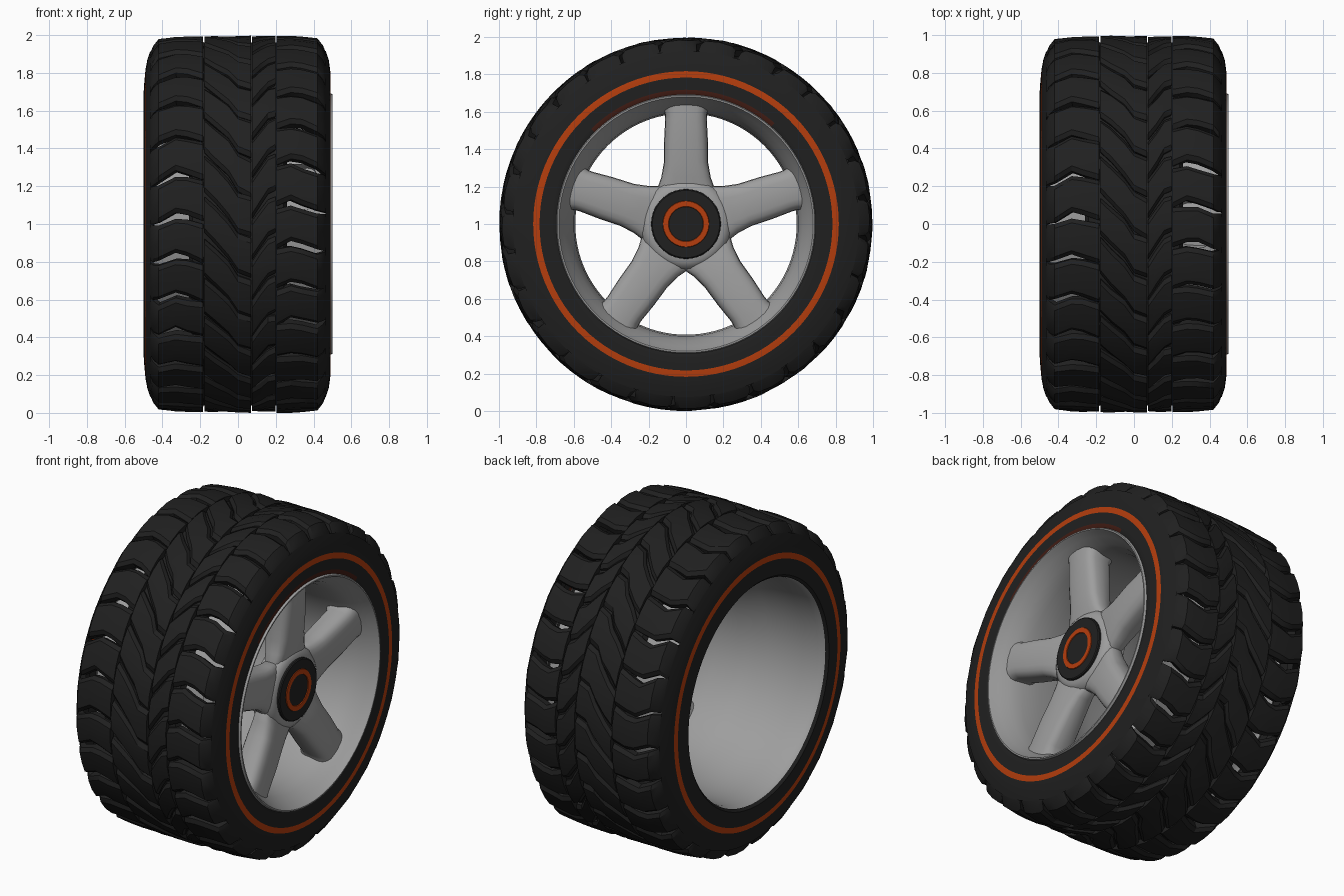
import bpy, bmesh, math, random

if "Cube" in bpy.data.objects:
    bpy.data.objects.remove(bpy.data.objects["Cube"])
random.seed(4)
TAU = 2 * math.pi


def material(name, col):
    m = bpy.data.materials.new(name)
    m.diffuse_color = (*col, 1)
    m.use_nodes = True
    m.node_tree.nodes["Principled BSDF"].inputs["Base Color"].default_value = m.diffuse_color
    return m


rubber = material("black rubber", (0.0145, 0.0145, 0.0145))
orange = material("burnt orange", (0.46, 0.047, 0.004))
metal = material("grey metal", (0.34, 0.34, 0.34))
maroon = material("dark maroon", (0.055, 0.012, 0.007))
MATS = [rubber, orange, metal, maroon]


def P(x, r, t):
    # point at radius r and angle t round the axle; t=0 is front, t=90 deg is top
    return (x, -r * math.cos(t), 1 + r * math.sin(t))


def finish(name, bm, angle=35):
    bmesh.ops.remove_doubles(bm, verts=bm.verts, dist=1e-5)
    bmesh.ops.recalc_face_normals(bm, faces=bm.faces)
    me = bpy.data.meshes.new(name)
    bm.to_mesh(me)
    bm.free()
    for m in MATS:
        me.materials.append(m)
    ob = bpy.data.objects.new(name, me)
    bpy.context.collection.objects.link(ob)
    bpy.ops.object.select_all(action='DESELECT')
    ob.select_set(True)
    bpy.context.view_layer.objects.active = ob
    bpy.ops.object.shade_smooth_by_angle(angle=math.radians(angle))
    return ob


def lathe(name, prof, mats, n=96, angle=35):
    # prof: (x, r) points; mats: one index, or one per segment
    bm = bmesh.new()
    rings = [[bm.verts.new(P(x, r, TAU * i / n)) for i in range(n)] for x, r in prof]
    for k in range(len(prof) - 1):
        a, b = rings[k], rings[k + 1]
        for i in range(n):
            j = (i + 1) % n
            f = bm.faces.new((a[i], a[j], b[j], b[i]))
            m = mats if isinstance(mats, int) else mats[k]
            if m == 3 and not 45 <= 360 * i / n < 130:  # maroon tint only near the top
                m = 0
            f.material_index = m
    return finish(name, bm, angle)


# Tyre sidewalls with the painted orange ring
lathe("right_sidewall", [(0.475, 0.675), (0.487, 0.69), (0.489, 0.718), (0.490, 0.783),
                         (0.488, 0.817), (0.480, 0.87), (0.462, 0.925)], [0, 3, 0, 1, 0, 0])
lathe("left_sidewall", [(-0.485, 0.675), (-0.5, 0.69), (-0.497, 0.74), (-0.493, 0.783),
                        (-0.490, 0.817), (-0.480, 0.87), (-0.462, 0.925)], [0, 0, 0, 1, 0, 0])
# Tyre band under the centre tread
lathe("tread_base", [(-0.26, 0.93), (-0.24, 0.962), (0.24, 0.962), (0.26, 0.93)], 0)

# Tread blocks
SHAPE = [(0, 1.0), (0.30, 1.0), (0.42, 0.988), (0.45, 0.950), (0.466, 0.91), (0.481, 0.86)]


def tread_radius(x):
    x = abs(x)
    for (x0, r0), (x1, r1) in zip(SHAPE, SHAPE[1:]):
        if x <= x1:
            return r0 + (r1 - r0) * (x - x0) / (x1 - x0)
    return SHAPE[-1][1]


def block(bm, cols, t0, depth, drop=0.0, tilt=0.0):
    # cols: (x, low angle, high angle); rounded top with walls going inward
    rows = []
    for x, lo, hi in cols:
        r = tread_radius(x) - drop
        w = hi - lo
        pts = [(x * 0.98, r - depth, lo), (x, r - 0.022, lo), (x, r - 0.004, lo + 0.12 * w),
               (x, r, lo + 0.5 * w), (x, r - tilt, hi - 0.12 * w),
               (x, r - tilt - 0.018, hi), (x * 0.98, r - depth, hi)]
        rows.append([bm.verts.new(P(px, pr, t0 + pt)) for px, pr, pt in pts])
    for a, b in zip(rows, rows[1:]):
        for i in range(6):
            bm.faces.new((a[i], a[i + 1], b[i + 1], b[i]))
    bm.faces.new(rows[0])
    bm.faces.new(rows[-1][::-1])


N = 28
p = TAU / N


def tread(name, cols, depth, jitter, shift=0.0):
    # cols: (x, chevron offset, gap)
    bm = bmesh.new()
    for k in range(N):
        cs = []
        g = random.uniform(0.5, 1.1)
        for x, off, gap in cols:
            wob = random.uniform(-0.008, 0.008)
            cs.append((x, off + g * gap / 2 + wob, off + p - g * gap / 2 + wob))
        block(bm, cs, k * p + shift, depth, random.uniform(0, jitter),
              random.uniform(0, jitter))
    finish(name, bm, 28)


tread("left_shoulder_lugs", [(-0.481, 0.0, 0.002), (-0.466, 0.0, 0.006), (-0.45, 0.0, 0.012),
                             (-0.42, 0.005, 0.03), (-0.33, 0.05, 0.04), (-0.27, 0.035, 0.026),
                             (-0.185, 0.01, 0.008)], 0.06, 0.006)
tread("right_shoulder_lugs", [(0.481, -0.02, 0.002), (0.466, -0.02, 0.006), (0.45, -0.02, 0.012),
                              (0.42, -0.015, 0.028), (0.34, 0.012, 0.034), (0.28, 0.025, 0.032),
                              (0.205, 0.0, 0.008)], 0.06, 0.006, 0.09)
tread("centre_left_blades", [(-0.178, 0.13, 0.03), (-0.12, 0.07, 0.02), (-0.05, 0.0, 0.012),
                             (0.0, -0.08, 0.01), (0.068, -0.11, 0.006)], 0.05, 0.006, 0.03)
tread("centre_right_blades", [(0.075, -0.10, 0.012), (0.12, -0.03, 0.02),
                              (0.16, 0.03, 0.025), (0.198, 0.05, 0.03)], 0.05, 0.008, 0.12)

# Rim barrel, open at the back
lathe("rim_barrel", [(-0.485, 0.70), (-0.497, 0.69), (-0.485, 0.678), (-0.44, 0.668),
                     (-0.34, 0.662), (-0.22, 0.655), (-0.12, 0.635), (-0.03, 0.605),
                     (0.05, 0.594), (0.20, 0.592), (0.32, 0.60), (0.40, 0.625), (0.45, 0.655),
                     (0.485, 0.672), (0.5, 0.680), (0.5, 0.688), (0.482, 0.695)], 2)

# Five rounded spokes
bm = bmesh.new()
M = 20
STATIONS = [  # radius, half width, back x, front x
    (0.12, 0.15, 0.26, 0.375), (0.20, 0.15, 0.26, 0.385), (0.25, 0.132, 0.25, 0.395),
    (0.33, 0.118, 0.24, 0.405), (0.45, 0.117, 0.24, 0.415), (0.56, 0.111, 0.24, 0.42),
    (0.60, 0.115, 0.22, 0.42), (0.645, 0.132, 0.20, 0.42)]
for s in range(5):
    ang = math.pi / 2 + s * TAU / 5
    rows = []
    for r, w, xb, xf in STATIONS:
        row = []
        for i in range(M):
            a = TAU * i / M
            c, d = math.cos(a), math.sin(a)
            u = math.copysign(abs(c) ** 0.6, c) * w
            x = (xb + xf) / 2 + math.copysign(abs(d) ** 0.6, d) * (xf - xb) / 2
            # the outer end follows the barrel's curve
            rr = r if r > 0.57 else math.hypot(r, u)
            row.append(bm.verts.new(P(x, rr, ang + math.atan2(u, r))))
        rows.append(row)
    for a, b in zip(rows, rows[1:]):
        for i in range(M):
            j = (i + 1) % M
            bm.faces.new((a[i], a[j], b[j], b[i]))
for f in bm.faces:
    f.material_index = 2
finish("spokes", bm, 50)

# Hub, black cap and orange cap ring
lathe("hub", [(0.255, 0.001), (0.255, 0.22), (0.27, 0.245), (0.33, 0.25), (0.375, 0.238),
              (0.397, 0.205), (0.40, 0.18)], 2, 60, 50)
lathe("hub_cap", [(0.385, 0.187), (0.41, 0.186), (0.415, 0.18), (0.415, 0.124), (0.419, 0.122),
                  (0.419, 0.094), (0.415, 0.092), (0.415, 0.001)],
      [0, 0, 0, 1, 1, 1, 0], 60)
